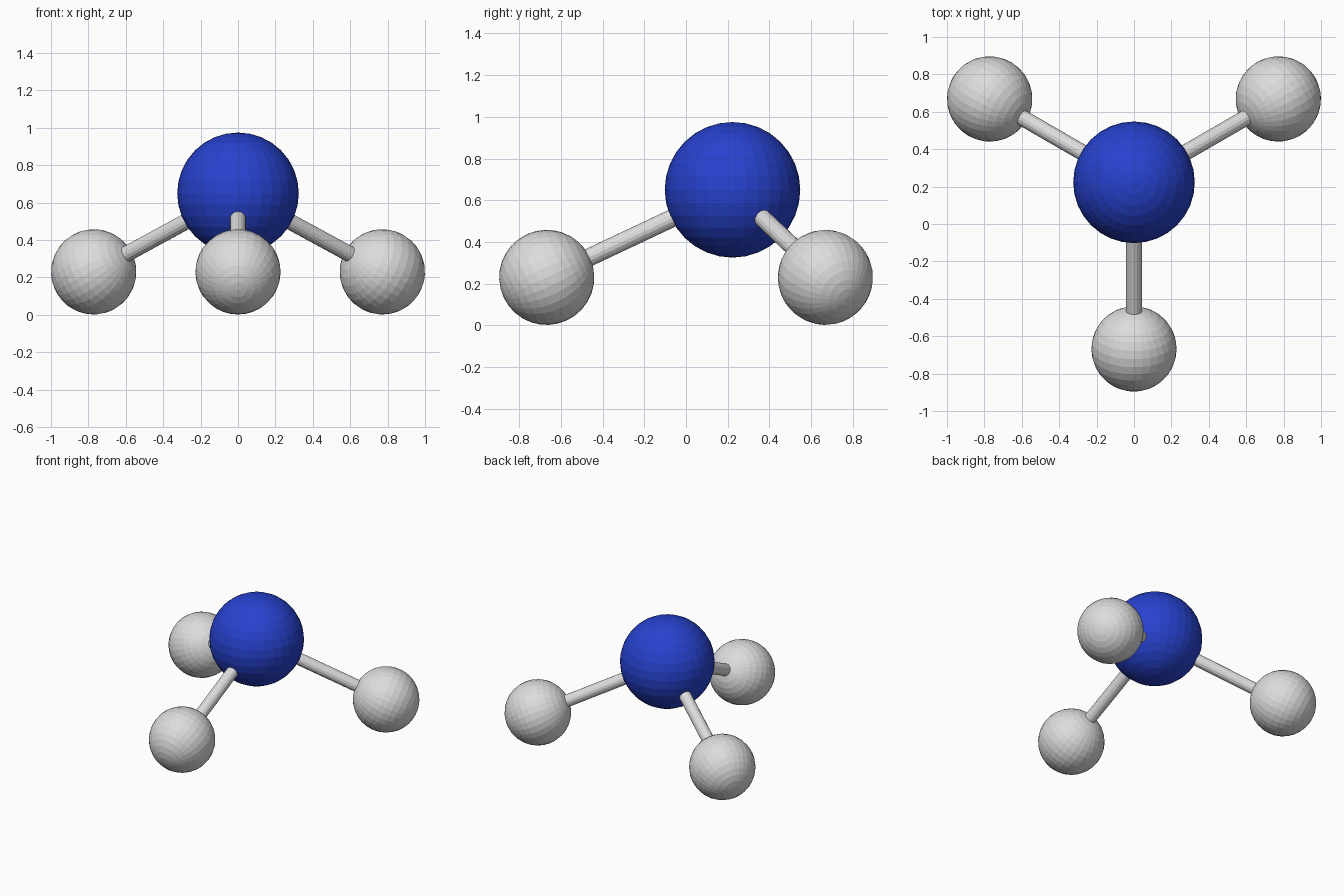
import bpy
import math
from mathutils import Vector

if "Cube" in bpy.data.objects:
    bpy.data.objects.remove(bpy.data.objects["Cube"])

BIG_R, SMALL_R, BOND_R = 0.325, 0.228, 0.043
CENTRE = Vector((0, 0.223, 0.65))
REACH = 0.891          # horizontal distance from centre to outer balls
LOW_Z = 0.23


def material(name, rgb):
    m = bpy.data.materials.new(name)
    m.diffuse_color = (*rgb, 1)
    m.use_nodes = True
    m.node_tree.nodes["Principled BSDF"].inputs["Base Color"].default_value = m.diffuse_color
    return m


def finish(name, mat):
    ob = bpy.context.object
    ob.name = name
    ob.data.materials.append(mat)
    return ob


def ball(name, centre, radius, mat, rotation=(0, 0, 0)):
    bpy.ops.mesh.primitive_uv_sphere_add(segments=32, ring_count=16, radius=radius,
                                         location=centre, rotation=rotation)
    return finish(name, mat)


blue = material("blue", (0.020, 0.054, 0.62))
grey = material("light grey", (0.72, 0.72, 0.72))

# Large central ball
ball("central_ball", CENTRE, BIG_R, blue)

# Three bonds with small balls, evenly spaced, poles along the bonds
for i, angle in enumerate((-90, 30, 150), 1):
    a = math.radians(angle)
    end = Vector((REACH * math.cos(a), CENTRE.y + REACH * math.sin(a), LOW_Z))
    along = end - CENTRE
    rot = along.to_track_quat('Z', 'Y').to_euler()
    bpy.ops.mesh.primitive_cylinder_add(vertices=16, radius=BOND_R, depth=along.length,
                                        location=(CENTRE + end) / 2, rotation=rot)
    finish(f"bond_{i}", grey)
    ball(f"outer_ball_{i}", end, SMALL_R, grey, rot)
